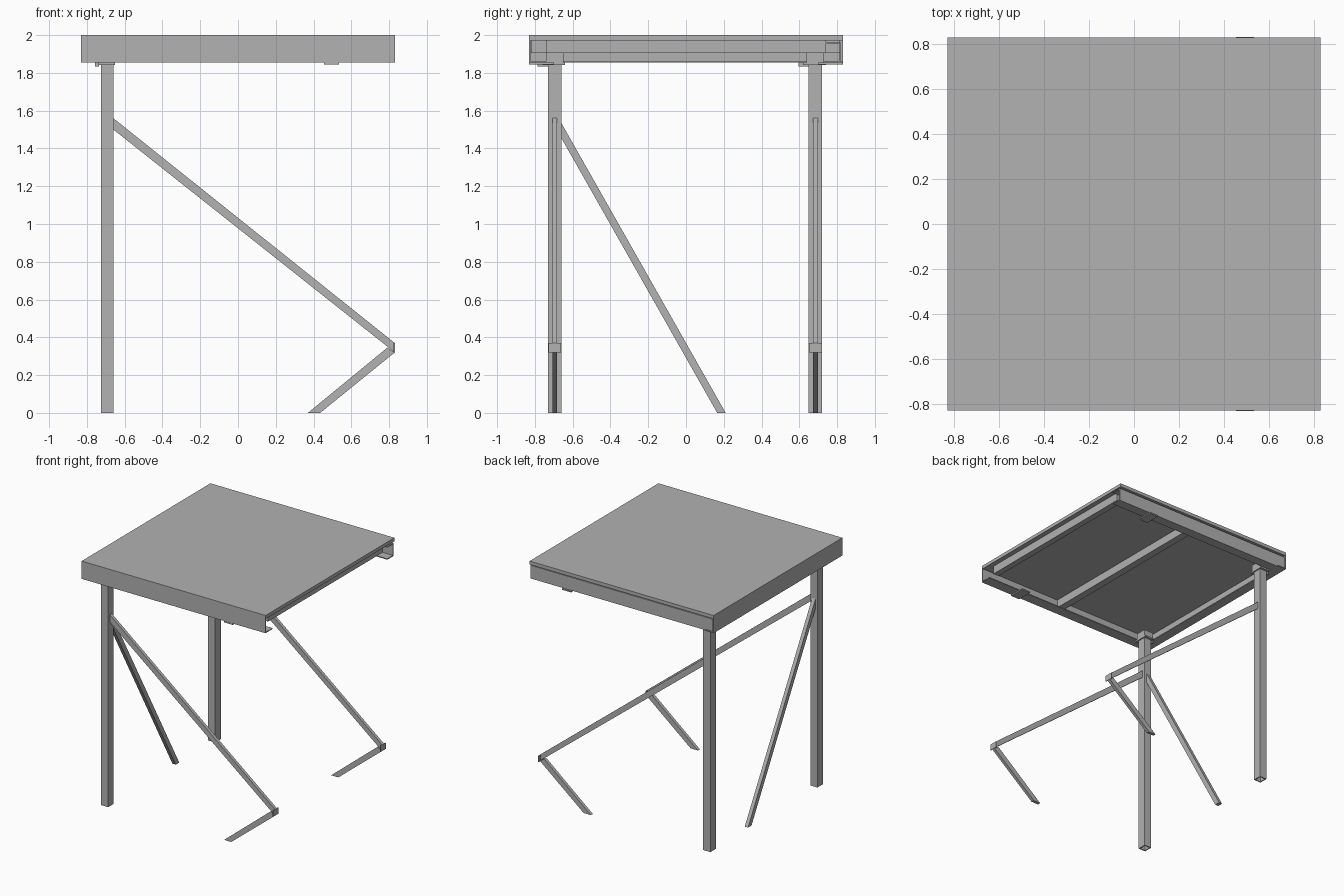
import bpy, bmesh
from mathutils import Vector

cube = bpy.data.objects.get("Cube")
if cube:
    bpy.data.objects.remove(cube, do_unlink=True)

# One plain steel grey
grey = bpy.data.materials.new("steel_grey")
grey.use_nodes = True
colour = (0.445, 0.445, 0.445, 1)
grey.diffuse_color = colour
grey.node_tree.nodes["Principled BSDF"].inputs["Base Color"].default_value = colour


def finish(name, bm):
    bmesh.ops.recalc_face_normals(bm, faces=bm.faces)
    mesh = bpy.data.meshes.new(name)
    bm.to_mesh(mesh)
    bm.free()
    mesh.materials.append(grey)
    obj = bpy.data.objects.new(name, mesh)
    bpy.context.collection.objects.link(obj)
    return obj


def boxes(name, *ranges):
    """One object from boxes given as (x0, x1, y0, y1, z0, z1)."""
    bm = bmesh.new()
    for x0, x1, y0, y1, z0, z1 in ranges:
        verts = bmesh.ops.create_cube(bm, size=1)["verts"]
        for v in verts:
            v.co = Vector((x1 if v.co.x > 0 else x0,
                           y1 if v.co.y > 0 else y0,
                           z1 if v.co.z > 0 else z0))
    return finish(name, bm)


def bar(name, outline, axis, centre, width):
    """Flat outline (horizontal, z) extruded along 'x' or 'y'."""
    bm = bmesh.new()
    start = centre - width / 2
    step = (width, 0, 0) if axis == "x" else (0, width, 0)
    pts = [(start, h, z) if axis == "x" else (h, start, z) for h, z in outline]
    face = bm.faces.new([bm.verts.new(p) for p in pts])
    new = bmesh.ops.extrude_face_region(bm, geom=[face])["geom"]
    bmesh.ops.translate(bm, vec=step,
                        verts=[g for g in new if isinstance(g, bmesh.types.BMVert)])
    return finish(name, bm)


R = 0.83        # half width of the roof
W = 0.008       # sheet thickness
LOW = 1.855     # underside of the frame

# Roof sheet and folded edge channels
boxes("roof_panel", (-R, R, -R, R, 1.972, 2))
boxes("front_fascia", (-R, R, -R, -R + W, LOW, 1.98),
      (-R, R, -R, -0.74, LOW, LOW + W))
boxes("back_fascia", (-R, R, 0.812, 0.82, LOW, 1.962),
      (-R, R, 0.74, 0.82, LOW, LOW + W),
      (-R, R, 0.74, 0.82, 1.955, 1.962))
boxes("right_fascia", (-R, -R + W, -R, R, LOW, 1.98),
      (-R, -0.75, -R, R, LOW, LOW + W))

# Cross beams below the sheet
boxes("middle_beam", (0.02, 0.08, -0.82, 0.812, 1.905, 1.972))
boxes("edge_beam", (0.74, 0.79, -0.74, 0.74, 1.905, 1.972))

# Long brace with its returning foot
brace_outline = [(-0.66, 1.56), (0.83, 0.37), (0.83, 0.32), (-0.66, 1.50)]
foot_outline = [(0.37, 0), (0.435, 0), (0.83, 0.32), (0.79, 0.345)]

for side, y in (("front", -0.695), ("back", 0.685)):
    # Open square tube leg
    x0, x1, y0, y1 = -0.725, -0.66, y - 0.036, y + 0.036
    boxes(side + "_leg",
          (x0, x0 + W, y0, y1, 0, LOW), (x1 - W, x1, y0, y1, 0, LOW),
          (x0 + W, x1 - W, y0, y0 + W, 0, LOW),
          (x0 + W, x1 - W, y1 - W, y1, 0, LOW))
    # Bracket and cap plates on the leg
    boxes(side + "_leg_bracket",
          (-0.735, -0.65, y - 0.046, y + 0.046, LOW, 1.905),
          (-0.735, -0.65, y - 0.065, y + 0.055, 1.843, LOW),
          (-0.757, -0.735, y - 0.09, y + 0.02, 1.833, LOW))
    # Clip under the edge channel
    s = 1 if y > 0 else -1
    ya, yb = sorted((s * 0.832, s * 0.70))
    boxes(side + "_clip", (0.455, 0.535, ya, yb, 1.845, LOW))

    bar(side + "_long_brace", brace_outline, "y", y, 0.026)
    bar(side + "_foot", foot_outline, "y", y, 0.026)
    boxes(side + "_brace_end", (0.824, 0.83, y - 0.034, y + 0.034, 0.32, 0.37))

# Side brace from the front leg
bar("side_brace", [(-0.66, 1.535), (0.21, 0), (0.165, 0), (-0.66, 1.455)],
    "x", -0.692, 0.03)
